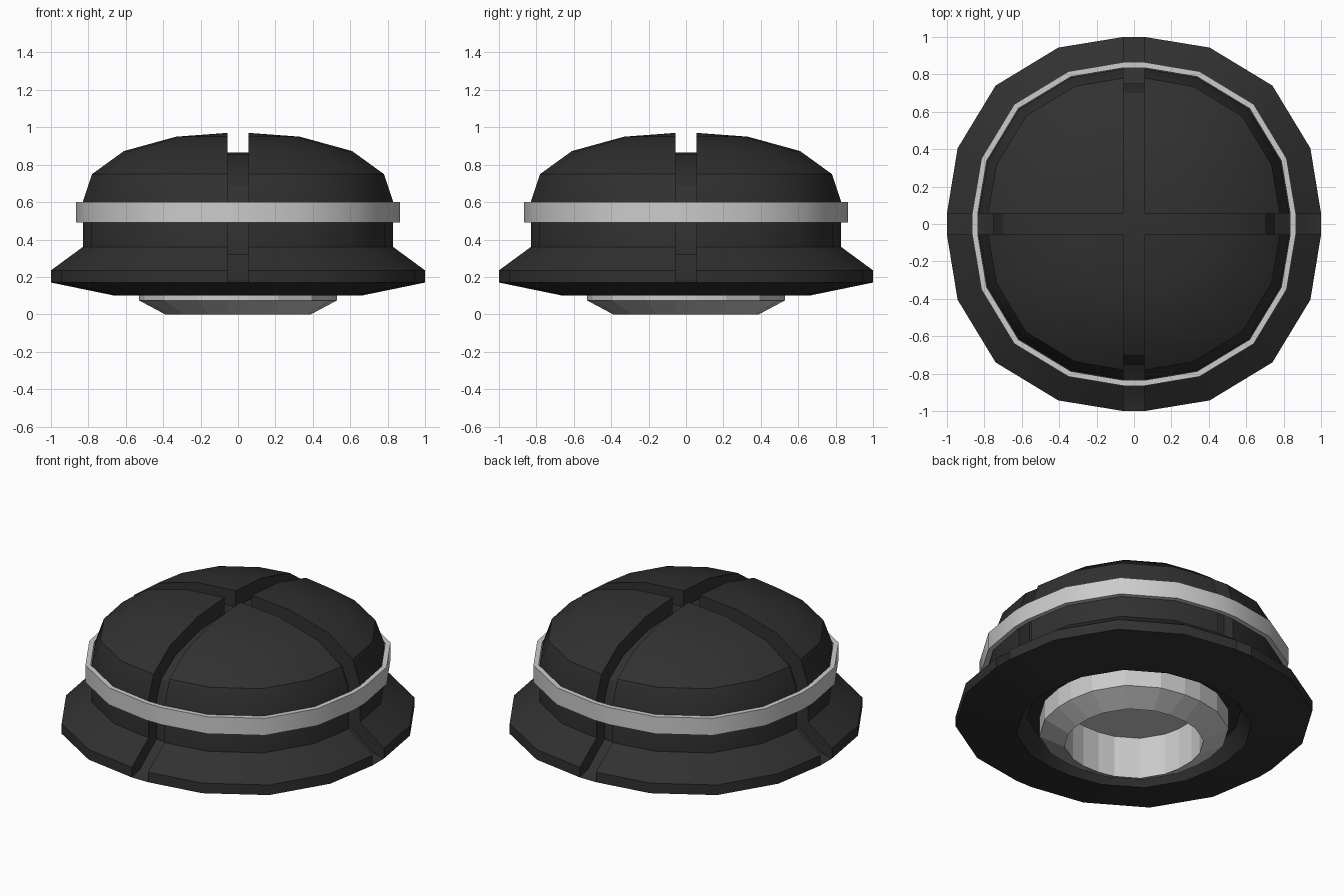
import bpy, bmesh

if "Cube" in bpy.data.objects:
    bpy.data.objects.remove(bpy.data.objects["Cube"])

W = 0.057  # half width of the cross-shaped groove


def material(name, value):
    m = bpy.data.materials.new(name)
    m.diffuse_color = (value, value, value, 1)
    m.use_nodes = True
    m.node_tree.nodes["Principled BSDF"].inputs["Base Color"].default_value = m.diffuse_color
    return m


def turn(x, y, k):
    for _ in range(k):
        x, y = -y, x
    return x, y


def quarter(r):
    # five points of one rounded quadrant, kept clear of the groove
    pts = [(r, W), (.943 * r, .405 * r), (.74 * r, .74 * r), (.405 * r, .943 * r), (W, r)]
    return [(max(x, W), max(y, W)) for x, y in pts]


def loop(r, z, fr=None, fz=None):
    # full outline; fr, fz give the groove floor at this level
    out = []
    for k in range(4):
        if fr is not None:
            out += [(*turn(fr, -W, k), fz), (*turn(fr, W, k), fz)]
        out += [(*turn(x, y, k), z) for x, y in quarter(r)]
    return out


def skin(name, loops, closed=False, cap=None, mat=None, smooth=True):
    bm = bmesh.new()
    rows = [[bm.verts.new(p) for p in l] for l in loops]
    n = len(rows[0])
    pairs = list(zip(rows, rows[1:]))
    if closed:
        pairs.append((rows[-1], rows[0]))
    for a, b in pairs:
        for i in range(n):
            j = (i + 1) % n
            bm.faces.new((a[i], b[i], b[j], a[j]))
    if cap:
        bm.faces.new([rows[0][i] for i in cap])
    bmesh.ops.remove_doubles(bm, verts=bm.verts, dist=0.0005)
    bmesh.ops.dissolve_degenerate(bm, edges=bm.edges, dist=0.0001)
    bmesh.ops.recalc_face_normals(bm, faces=bm.faces)
    me = bpy.data.meshes.new(name)
    bm.to_mesh(me)
    bm.free()
    ob = bpy.data.objects.new(name, me)
    bpy.context.collection.objects.link(ob)
    if mat:
        me.materials.append(mat)
    if smooth:
        bpy.ops.object.select_all(action='DESELECT')
        ob.select_set(True)
        bpy.context.view_layer.objects.active = ob
        bpy.ops.object.shade_smooth_by_angle()
    return ob


# grooved dome with flared rim and recessed underside
levels = [
    (W, .97, W, .865), (.33, .95, .30, .855), (.61, .873, .55, .79),
    (.78, .75, .70, .69), (.83, .60, .75, .57), (.83, .36, .75, .32),
    (1, .235, .92, .19), (1, .17, 1, .17), (.66, .10, .66, .10),
    (.60, .20, .60, .20), (.50, .20, .50, .20),
]
skin("domed_shell", [loop(*l) for l in levels], cap=[0, 7, 14, 21],
     mat=material("dark_shell", .03))

# band around the dome
band = [(.835, .49), (.865, .49), (.865, .60), (.835, .60)]
skin("band", [loop(*p) for p in band], closed=True)

# hollow socket underneath
socket = [(.39, .27), (.39, 0), (.53, .075), (.53, .21)]
skin("base_socket", [loop(*p) for p in socket], cap=range(20), smooth=False)
